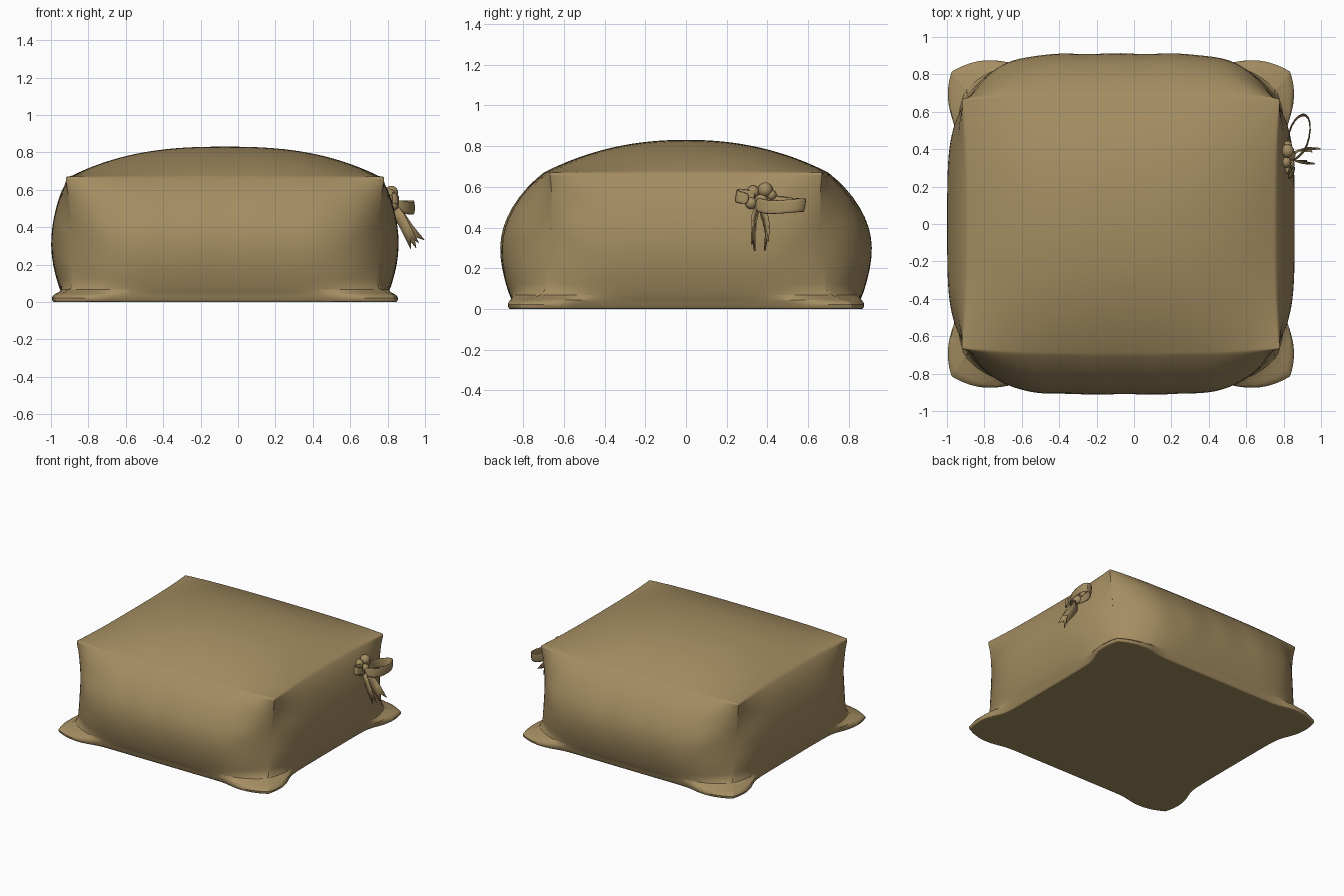
import bpy, bmesh, math
from mathutils import Vector

if "Cube" in bpy.data.objects:
    bpy.data.objects.remove(bpy.data.objects["Cube"])

mat = bpy.data.materials.new("tan_cloth")
mat.diffuse_color = (0.37, 0.265, 0.12, 1)
mat.use_nodes = True
mat.node_tree.nodes["Principled BSDF"].inputs["Base Color"].default_value = mat.diffuse_color
CX = -0.07   # sack centre; the bow fills the rest of the width


def finish(bm, name, subsurf=0, thick=0, angle=50):
    bmesh.ops.remove_doubles(bm, verts=bm.verts, dist=1e-5)
    bmesh.ops.recalc_face_normals(bm, faces=bm.faces)
    me = bpy.data.meshes.new(name)
    bm.to_mesh(me)
    bm.free()
    ob = bpy.data.objects.new(name, me)
    bpy.context.collection.objects.link(ob)
    me.materials.append(mat)
    if thick:
        m = ob.modifiers.new("thickness", 'SOLIDIFY')
        m.thickness, m.offset = thick, 0
    if subsurf:
        m = ob.modifiers.new("smooth", 'SUBSURF')
        m.levels = m.render_levels = subsurf
    bpy.ops.object.select_all(action='DESELECT')
    ob.select_set(True)
    bpy.context.view_layer.objects.active = ob
    bpy.ops.object.shade_smooth_by_angle(angle=math.radians(angle))
    return ob


def grid(bm, fn, us, vs):
    rows = [[bm.verts.new(fn(u, v)) for v in vs] for u in us]
    for r, s in zip(rows, rows[1:]):
        for j in range(len(vs) - 1):
            bm.faces.new((r[j], r[j + 1], s[j + 1], s[j]))


# Sack levels: height, corner x, corner y, middle x, middle y, ear flare
LEVELS = [
    (.67, .855, .67, .83, .70, 0), (.60, .84, .66, .875, .78, 0),
    (.50, .83, .66, .905, .855, 0), (.40, .82, .66, .925, .90, 0),
    (.30, .82, .67, .932, .915, 0), (.20, .82, .68, .92, .905, 0),
    (.12, .82, .69, .90, .885, 0), (.06, .82, .70, .88, .865, 0),
    (.045, .89, .79, .87, .855, .8), (.02, .91, .82, .86, .85, 1),
    (0, .90, .81, .85, .84, 1)]


def bulge(t, corner, mid, power, ear, flare, z):
    t = abs(t)
    r = corner + (mid - corner) * (1 - t ** power)
    r += ear * flare * max(0, 1 - ((t - .8) / .2) ** 2)
    if .08 < z < .62:   # soft creases beside the corners
        r += .012 * math.sin(38 * z + 6 * t) * math.exp(-((t - .82) / .09) ** 2)
    return r


def front(a, i, s):
    z, cx, cy, mx, my, ear = LEVELS[i]
    y = bulge(a, cy, my, 3 if i == 0 else 5.5, ear, .04, z)
    if 0 < i < 5:
        y += .006 * math.sin(17 * a + 2 * s) * (1 - a * a)
    return Vector((CX + a * cx, s * y, z))


def side(b, i, s):
    z, cx, cy, mx, my, ear = LEVELS[i]
    return Vector((CX + s * bulge(b, cx, mx, 3 if i == 0 else 4.5, ear, .05, z), b * cy, z))


def cap(a, b, i):
    z, cx, cy, mx, my, ear = LEVELS[i]
    p, q = (3, 3) if i == 0 else (4.5, 5.5)
    x = a * bulge(b, cx, mx, p, ear, .05, z)
    y = b * bulge(a, cy, my, q, ear, .04, z)
    if i == 0:
        z += .162 * (1 - abs(a) ** 2.6) * (1 - abs(b) ** 2.2)
    return Vector((CX + x, y, z))


# Sack body
N = 24
T = [math.sin(math.pi / 2 * (2 * k / N - 1)) for k in range(N + 1)]
bm = bmesh.new()
rows = range(len(LEVELS))
for s in (-1, 1):
    grid(bm, lambda a, i: front(a, i, s), T, rows)
    grid(bm, lambda b, i: side(b, i, s), T, rows)
for i in (0, len(LEVELS) - 1):
    grid(bm, lambda a, b: cap(a, b, i), T, T)
finish(bm, "sack_body", subsurf=1)


def ribbon(name, pts, width, notch=0):
    """Strip along pts; width is its half-width vector; notch forks the end."""
    bm = bmesh.new()
    w = Vector(width)

    def pos(k, v):
        p = Vector(pts[k]) + w * v
        if k == len(pts) - 1 and v == 0 and notch:
            p += (Vector(pts[k - 1]) - Vector(pts[k])) * notch
        return p
    grid(bm, pos, range(len(pts)), (-1, 0, 1))
    finish(bm, name, thick=.008, subsurf=0 if notch else 1)


# Bow loops
ribbon("bow_long_loop", [(.83, .36, .53), (.82, .46, .52), (.84, .53, .51), (.88, .58, .51),
                         (.92, .59, .51), (.945, .55, .51), (.94, .46, .50), (.91, .38, .50),
                         (.85, .34, .52)], (0, .006, .035))
ribbon("bow_short_loop", [(.84, .34, .55), (.83, .28, .56), (.82, .24, .56), (.85, .25, .55),
                          (.86, .31, .54)], (0, .004, .03))
# Bow tails
ribbon("bow_tail_a", [(.84, .37, .49), (.87, .39, .45), (.91, .40, .39), (.975, .395, .31)],
       (.022, .008, .022), .5)
ribbon("bow_tail_b", [(.84, .35, .49), (.87, .335, .45), (.90, .33, .39), (.945, .33, .30)],
       (.022, -.008, .016), .5)

# Gathered knot
bm = bmesh.new()
for x, y, z, r in [(.82, .39, .585, .037), (.81, .33, .575, .032), (.83, .37, .53, .034),
                   (.83, .32, .52, .03), (.82, .42, .56, .025), (.82, .29, .55, .022)]:
    v = bmesh.ops.create_uvsphere(bm, u_segments=14, v_segments=9, radius=r)["verts"]
    bmesh.ops.translate(bm, verts=v, vec=(x, y, z))
finish(bm, "bow_knot")
